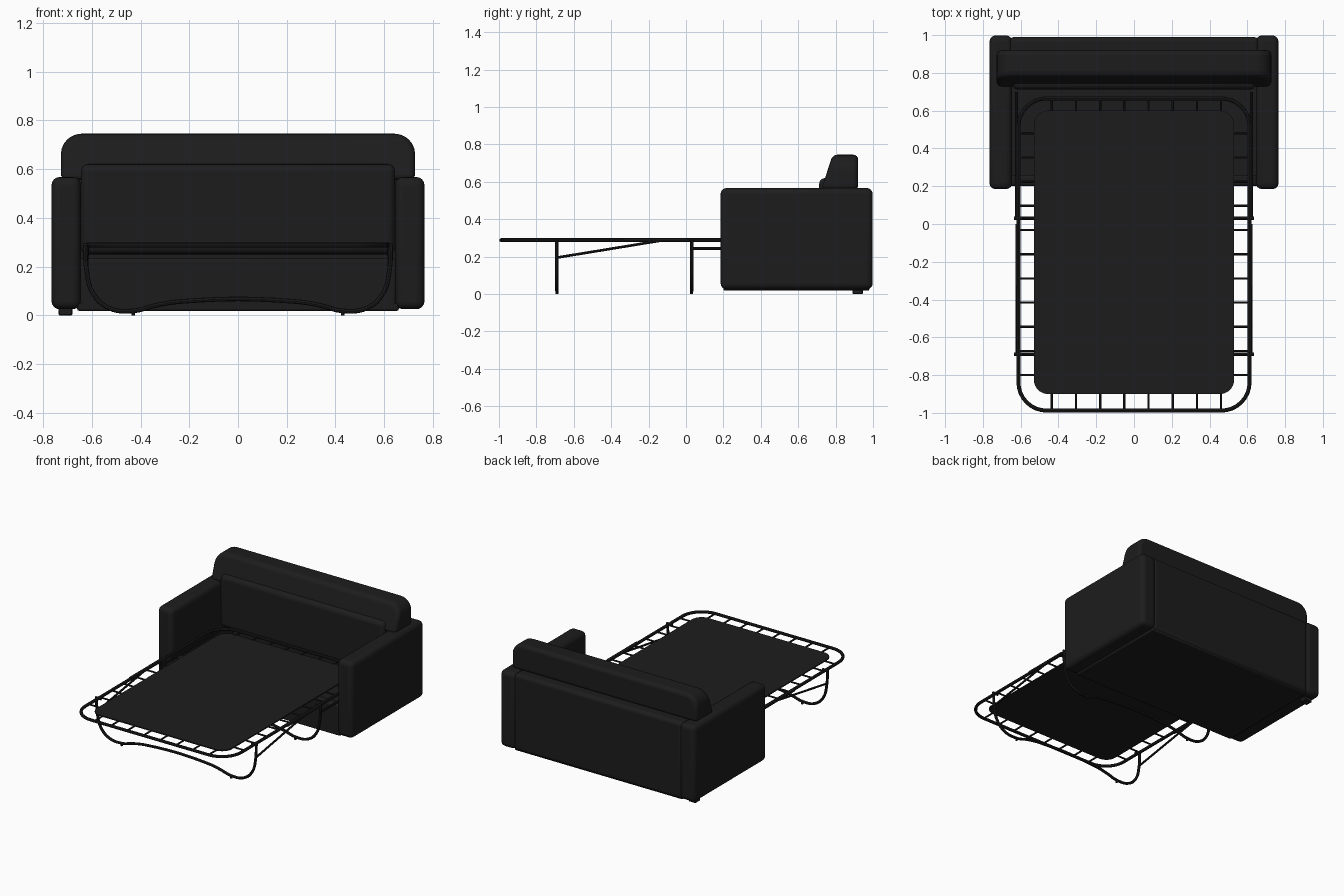
import bpy, bmesh, math
from mathutils import Vector

if "Cube" in bpy.data.objects:
    bpy.data.objects.remove(bpy.data.objects["Cube"])

black = bpy.data.materials.new("black")
black.diffuse_color = (0.012, 0.012, 0.012, 1)
black.use_nodes = True
black.node_tree.nodes["Principled BSDF"].inputs["Base Color"].default_value = black.diffuse_color


def finish(ob, bevel=0, segs=4):
    ob.data.materials.append(black)
    if bevel:
        m = ob.modifiers.new("bevel", 'BEVEL')
        m.width, m.segments = bevel, segs
        m.limit_method = 'ANGLE'
        m.angle_limit = math.radians(40)
    bpy.ops.object.select_all(action='DESELECT')
    ob.select_set(True)
    bpy.context.view_layer.objects.active = ob
    bpy.ops.object.shade_smooth_by_angle(angle=math.radians(40))
    return ob


def mesh_object(name, bm):
    bmesh.ops.recalc_face_normals(bm, faces=bm.faces)
    me = bpy.data.meshes.new(name)
    bm.to_mesh(me)
    bm.free()
    ob = bpy.data.objects.new(name, me)
    bpy.context.collection.objects.link(ob)
    return ob


def box(name, x, y, z, bevel=0.0, segs=4):
    bm = bmesh.new()
    bmesh.ops.create_cube(bm, size=1)
    for v in bm.verts:
        v.co = [(a + b) / 2 + c * (b - a) for (a, b), c in zip((x, y, z), v.co)]
    return finish(mesh_object(name, bm), bevel, segs)


def prism(name, pts, offset, bevel=0.0):
    bm = bmesh.new()
    f = bm.faces.new([bm.verts.new(p) for p in pts])
    new = bmesh.ops.extrude_face_region(bm, geom=[f])["geom"]
    bmesh.ops.translate(bm, vec=offset, verts=[g for g in new if isinstance(g, bmesh.types.BMVert)])
    return bm if bevel is None else finish(mesh_object(name, bm), bevel)


def round_rect(x, y0, y1, r, z, n=8):
    pts = []
    for i, (cx, cy) in enumerate([(x - r, y1 - r), (r - x, y1 - r), (r - x, y0 + r), (x - r, y0 + r)]):
        for k in range(n + 1):
            a = math.pi / 2 * (i + k / n)
            pts.append((cx + r * math.cos(a), cy + r * math.sin(a), z))
    return pts


def tube(name, paths, r, cyclic=False, smooth=False):
    cu = bpy.data.curves.new(name, 'CURVE')
    cu.dimensions = '3D'
    cu.bevel_depth, cu.bevel_resolution, cu.use_fill_caps = r, 2, True
    for pts in paths:
        if smooth:
            s = cu.splines.new('BEZIER')
            s.bezier_points.add(len(pts) - 1)
            for b, p in zip(s.bezier_points, pts):
                b.co = p
                b.handle_left_type = b.handle_right_type = 'AUTO'
            s.resolution_u = 6
        else:
            s = cu.splines.new('POLY')
            s.points.add(len(pts) - 1)
            for b, p in zip(s.points, pts):
                b.co = (*p, 1)
        s.use_cyclic_u = cyclic
    ob = bpy.data.objects.new(name, cu)
    bpy.context.collection.objects.link(ob)
    bpy.ops.object.select_all(action='DESELECT')
    ob.select_set(True)
    bpy.context.view_layer.objects.active = ob
    bpy.ops.object.convert(target='MESH')
    return finish(bpy.context.view_layer.objects.active)


# Sofa body: arms, back, floor and front rail
for side, s in (("left", -1), ("right", 1)):
    box(side + "_arm", sorted((s * 0.645, s * 0.765)), (0.185, 0.998), (0.025, 0.567), 0.032)
box("back_panel", (-0.66, 0.66), (0.86, 0.99), (0.022, 0.565), 0.025)
box("base_floor", (-0.66, 0.66), (0.20, 0.98), (0.018, 0.05), 0.008, 2)
box("front_rail", (-0.65, 0.65), (0.20, 0.26), (0.02, 0.235), 0.015)
box("rear_foot", (-0.737, -0.68), (0.89, 0.945), (0, 0.04), 0.004, 1)

# Back cushion: lower body between the arms, slanted wider top
box("back_cushion_lower", (-0.645, 0.645), (0.712, 0.88), (0.25, 0.62), 0.03)
outline = [(-0.727, 0.556)]
for cx, a0 in ((-0.642, 180), (0.642, 90)):
    for k in range(7):
        a = math.radians(a0 - 15 * k)
        outline.append((cx + 0.085 * math.cos(a), 0.66 + 0.085 * math.sin(a)))
outline.append((0.727, 0.556))
bm = prism("", [(x, 0.92, z) for x, z in outline], (0, -0.2, 0), None)
for v in bm.verts:
    if v.co.y < 0.8:
        v.co.y = 0.722 + (v.co.z - 0.556) * 0.33
finish(mesh_object("back_cushion_top", bm), 0.025)

# Fold-out bed: tube frame, fabric deck and springs
Z = 0.288
tube("bed_frame", [round_rect(0.612, -0.988, 0.665, 0.15, Z)], 0.0105, cyclic=True)
prism("bed_fabric", round_rect(0.53, -0.90, 0.60, 0.075, Z - 0.004), (0, 0, 0.008))
springs = []
for i in range(11):
    y = -0.80 + 0.128 * i
    springs += [[(s * 0.525, y, Z), (s * 0.61, y, Z)] for s in (-1, 1)]
for i in range(8):
    x = -0.435 + 0.128 * i
    springs += [[(x, -0.985, Z), (x, -0.895, Z)], [(x, 0.59, Z), (x, 0.662, Z)]]
tube("bed_springs", springs, 0.006)

# Bent tube legs with small glides
half = [(0.627, Z), (0.622, 0.19), (0.595, 0.09), (0.53, 0.03), (0.43, 0.018), (0.34, 0.04), (0.24, 0.056)]
profile = [(-x, z) for x, z in half] + [(x, z) for x, z in reversed(half)]
for name, y in (("front", -0.69), ("middle", 0.03)):
    tube(name + "_leg", [[(x, y, z) for x, z in profile]], 0.0095, smooth=True)
    tube(name + "_leg_glides", [[(s * 0.43, y, 0), (s * 0.43, y, 0.018)] for s in (-1, 1)], 0.008)
    tube(name + "_leg_pivots", [[(s * 0.59, y, Z), (s * 0.634, y, Z)] for s in (-1, 1)], 0.009)

# Side linkage: leg braces, hinge links and rails into the sofa
tube("leg_braces", [[(s * 0.621, -0.69, 0.195), (s * 0.618, -0.12, Z)] for s in (-1, 1)], 0.007)
tube("hinge_links", [[(s * 0.617, -0.33, Z), (s * 0.617, 0.0, Z)] for s in (-1, 1)], 0.011)
tube("slide_rails", [[(s * 0.622, 0.03, 0.243), (s * 0.622, 0.70, 0.243)] for s in (-1, 1)], 0.008)
